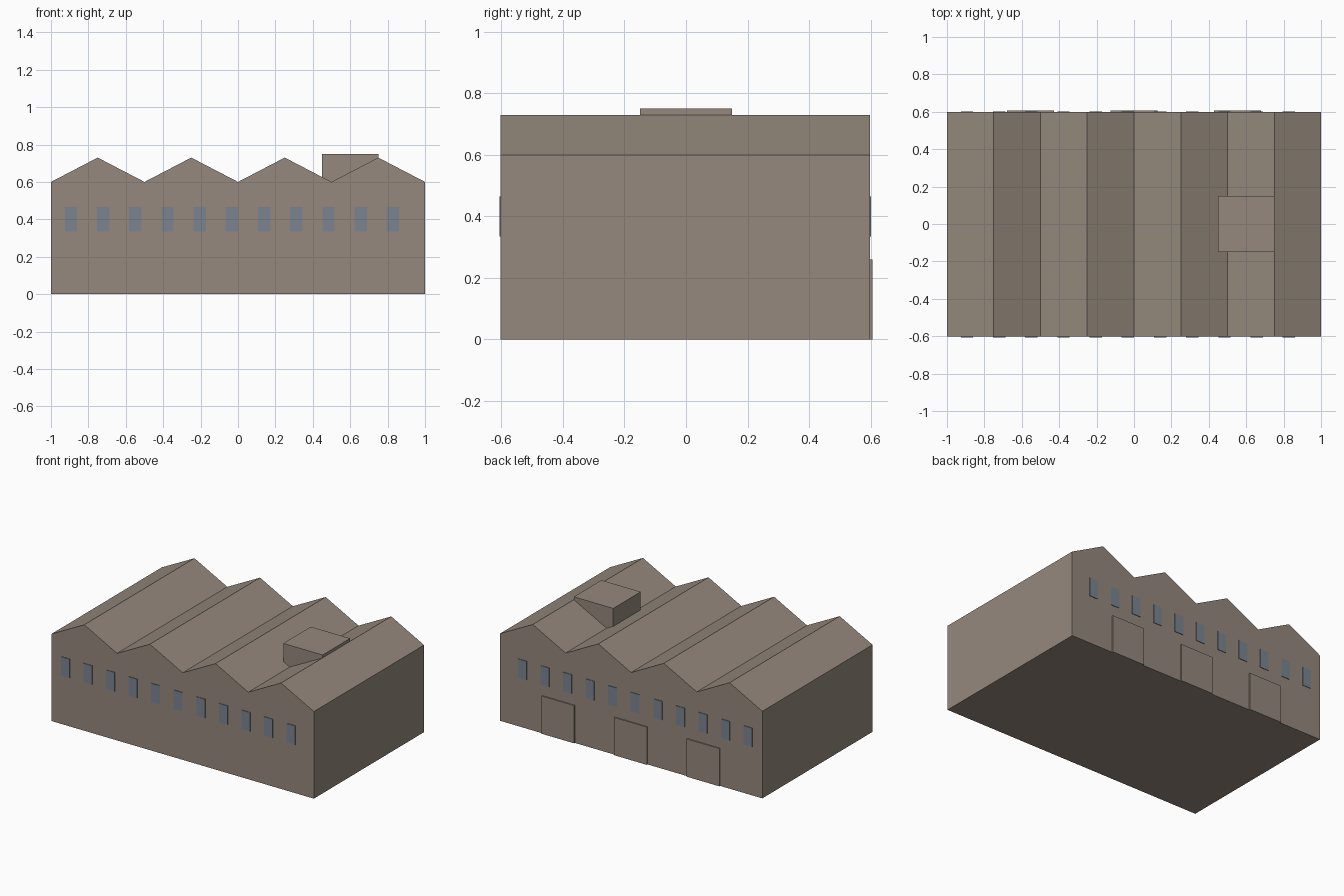
import bpy

cube = bpy.data.objects.get("Cube")
if cube:
    bpy.data.objects.remove(cube, do_unlink=True)


def material(name, colour):
    mat = bpy.data.materials.new(name)
    mat.use_nodes = True
    mat.diffuse_color = (*colour, 1)
    mat.node_tree.nodes["Principled BSDF"].inputs["Base Color"].default_value = (*colour, 1)
    return mat


brown = material("warm_grey_brown", (0.30, 0.25, 0.205))
blue = material("window_blue_grey", (0.20, 0.23, 0.28))


def prism(name, profile, y0, y1, mat):
    """Extrude a closed x-z outline (anticlockwise from the front) along y."""
    n = len(profile)
    verts = [(x, y, z) for y in (y0, y1) for x, z in profile]
    faces = [list(range(n)), list(reversed(range(n, 2 * n)))]
    for i in range(n):
        j = (i + 1) % n
        faces.append([j, i, i + n, j + n])
    mesh = bpy.data.meshes.new(name)
    mesh.from_pydata(verts, [], faces)
    mesh.materials.append(mat)
    obj = bpy.data.objects.new(name, mesh)
    bpy.context.collection.objects.link(obj)
    return obj


def box(name, x0, x1, y0, y1, z0, z1, mat):
    return prism(name, [(x0, z0), (x1, z0), (x1, z1), (x0, z1)], y0, y1, mat)


FRONT, BACK = -0.6025, 0.5975
EAVE, RIDGE, BAYS = 0.60, 0.73, 4

# Hall with a zigzag roof of four gables
outline = [(-1, 0), (1, 0)]
for i in range(2 * BAYS + 1):
    outline.append((1 - i / BAYS, RIDGE if i % 2 else EAVE))
prism("factory_hall", outline, FRONT, BACK, brown)

# Roof housing set into the last valley
box("roof_housing", 0.45, 0.75, -0.15, 0.15, 0.55, 0.75, brown)

# Rows of windows on both long walls
for i in range(11):
    x = -0.893 + i * 0.1721
    for side, y0, y1 in (("front", FRONT - 0.004, FRONT + 0.003),
                         ("back", BACK - 0.003, BACK + 0.004)):
        box(f"{side}_window_{i + 1}", x - 0.033, x + 0.033, y0, y1, 0.335, 0.465, blue)

# Loading doors on the back wall
for i, x in enumerate((-0.553, 0, 0.553)):
    box(f"loading_door_{i + 1}", x - 0.125, x + 0.125, BACK - 0.001, BACK + 0.008, 0, 0.26, brown)
